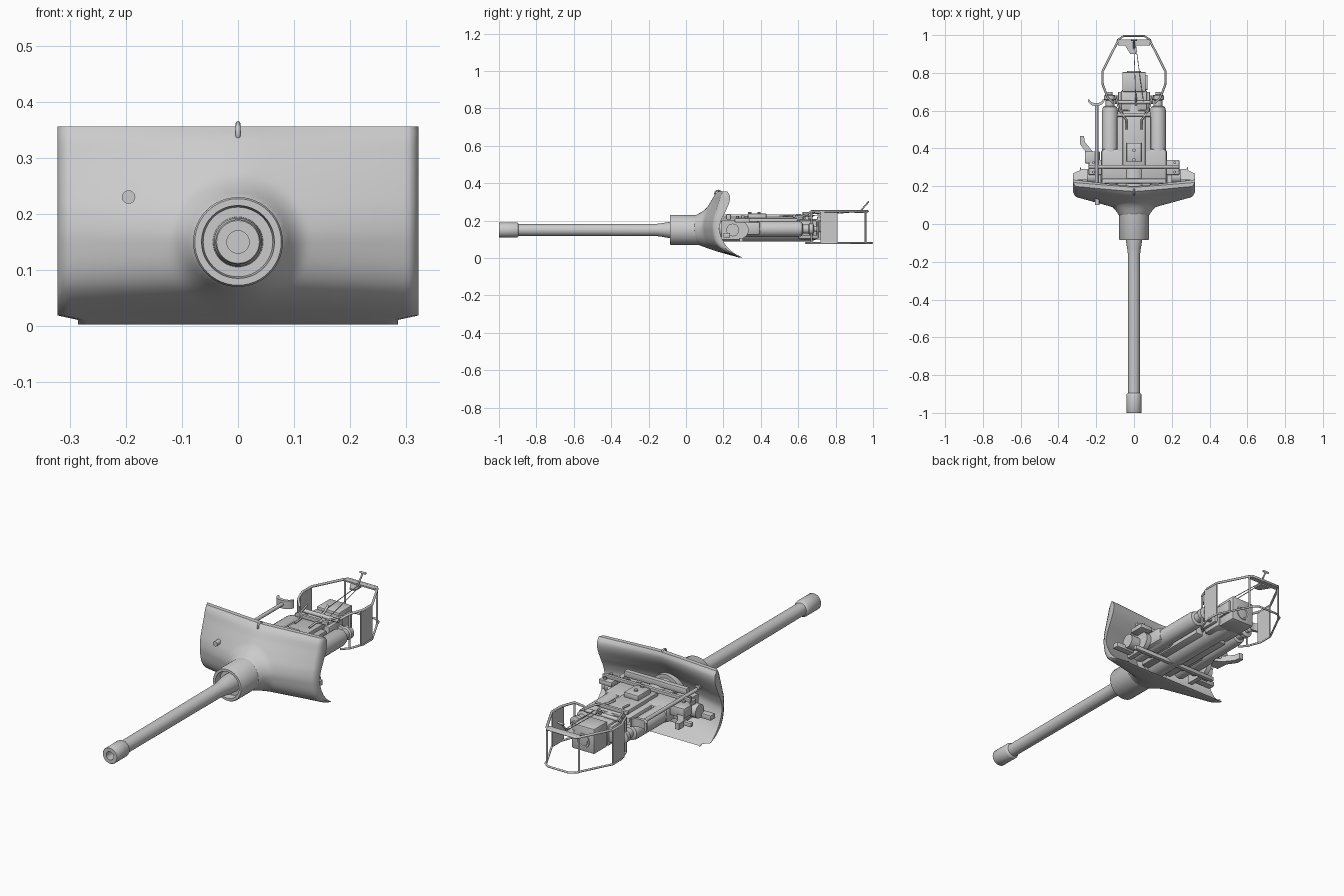
import bpy, bmesh, math
from mathutils import Vector, Matrix

if "Cube" in bpy.data.objects:
    bpy.data.objects.remove(bpy.data.objects["Cube"])

AX = 0.15                      # height of the bore axis
steel = bpy.data.materials.new("grey_steel")
steel.diffuse_color = (0.6, 0.6, 0.6, 1)
steel.use_nodes = True
steel.node_tree.nodes["Principled BSDF"].inputs["Base Color"].default_value = steel.diffuse_color


def finish(name, bm, angle=35):
    bmesh.ops.recalc_face_normals(bm, faces=bm.faces)
    me = bpy.data.meshes.new(name)
    bm.to_mesh(me)
    bm.free()
    ob = bpy.data.objects.new(name, me)
    bpy.context.collection.objects.link(ob)
    me.materials.append(steel)
    bpy.ops.object.select_all(action='DESELECT')
    ob.select_set(True)
    bpy.context.view_layer.objects.active = ob
    bpy.ops.object.shade_smooth_by_angle(angle=math.radians(angle))
    return ob


def box(name, x, y, z, bevel=0.0):
    bm = bmesh.new()
    bmesh.ops.create_cube(bm, size=1)
    for v in bm.verts:
        v.co = [a[0] + (c + 0.5) * (a[1] - a[0]) for a, c in zip((x, y, z), v.co)]
    if bevel:
        bmesh.ops.bevel(bm, geom=bm.edges[:], offset=bevel, segments=2, affect='EDGES', profile=0.5)
    return finish(name, bm, 25)


def lathe(name, profile, x=0, z=AX, seg=40):
    """Turn (radius, y) points about an axis along y."""
    bm = bmesh.new()
    vs = [bm.verts.new((x + r, y, z)) for r, y in profile]
    es = [bm.edges.new(p) for p in zip(vs, vs[1:])]
    bmesh.ops.spin(bm, geom=vs + es, cent=(x, 0, z), axis=(0, 1, 0), angle=2 * math.pi,
                   steps=seg, use_merge=False)
    bmesh.ops.remove_doubles(bm, verts=bm.verts, dist=1e-5)
    return finish(name, bm)


def rod(name, a, b, r, seg=12):
    a, b = Vector(a), Vector(b)
    bm = bmesh.new()
    m = Matrix.Translation((a + b) / 2) @ (b - a).to_track_quat('Z', 'Y').to_matrix().to_4x4()
    bmesh.ops.create_cone(bm, cap_ends=True, segments=seg, radius1=r, radius2=r,
                          depth=(b - a).length, matrix=m)
    return finish(name, bm)


def tube(name, pts, r, closed=False):
    cu = bpy.data.curves.new(name, 'CURVE')
    cu.dimensions = '3D'
    cu.bevel_depth, cu.bevel_resolution, cu.use_fill_caps = r, 2, True
    sp = cu.splines.new('POLY')
    sp.points.add(len(pts) - 1)
    for p, q in zip(sp.points, pts):
        p.co = (*q, 1)
    sp.use_cyclic_u = closed
    ob = bpy.data.objects.new(name, cu)
    me = bpy.data.meshes.new_from_object(ob)
    bpy.data.objects.remove(ob)
    bm = bmesh.new()
    bm.from_mesh(me)
    return finish(name, bm, 50)


def plate(name, outline, lo, hi, axis):
    """Extrude a 2D outline along x or z."""
    bm = bmesh.new()
    put = (lambda p, t: (t, *p)) if axis == 'x' else (lambda p, t: (*p, t))
    f = bm.faces.new([bm.verts.new(put(p, lo)) for p in outline])
    ext = bmesh.ops.extrude_face_region(bm, geom=[f])
    d = Vector(put((0, 0), hi - lo))
    for v in ext['geom']:
        if isinstance(v, bmesh.types.BMVert):
            v.co += d
    return finish(name, bm)


# ---- mantlet shield: front and back skins shaped by height curves
LEVEL = [0.003, 0.04, 0.08, 0.15, 0.20, 0.25, 0.30, 0.335, 0.356]
FRONT = [0.282, 0.205, 0.165, 0.148, 0.150, 0.163, 0.178, 0.188, 0.200]
REAR = [0.292, 0.240, 0.205, 0.178, 0.188, 0.212, 0.232, 0.234, 0.220]
BULGE = [0.0, 0.055, 0.080, 0.090, 0.085, 0.070, 0.052, 0.040, 0.030]


def curve(table, z):
    i = max(k for k in range(len(LEVEL) - 1) if LEVEL[k] <= z + 1e-9)
    h = LEVEL[i + 1] - LEVEL[i]
    t = (z - LEVEL[i]) / h

    def slope(k):
        a, b = max(k - 1, 0), min(k + 1, len(LEVEL) - 1)
        return (table[b] - table[a]) / (LEVEL[b] - LEVEL[a]) * h
    p, q, m, n = table[i], table[i + 1], slope(i), slope(i + 1)
    return (p * (1 + 2 * t) + m * t) * (1 - t) ** 2 + (q * (3 - 2 * t) - n * (1 - t)) * t * t


NX, NZ, HW = 72, 44, 0.322
bm = bmesh.new()
skins = []
for back in (0, 1):
    rows = []
    for j in range(NZ + 1):
        z = LEVEL[0] + (LEVEL[-1] - LEVEL[0]) * j / NZ
        half = HW if z > 0.012 else 0.285
        row = []
        for i in range(NX + 1):
            u = 2 * i / NX - 1
            x = half * u
            b = curve(BULGE, z) * (1 - math.sqrt(u * u + 0.01) / 1.005)
            if back:
                y = curve(REAR, z) - 0.9 * max(b, 0)
            else:
                r = math.hypot(x, z - AX)
                y = curve(FRONT, z) - b - 18 * max(0, 0.125 - max(r, 0.078)) ** 2
                y += 0.02 * max(0, (abs(u) - 0.95) / 0.05) ** 2
            row.append(bm.verts.new((x, y, z)))
        rows.append(row)
    for a, c in zip(rows, rows[1:]):
        for i in range(NX):
            bm.faces.new((a[i], a[i + 1], c[i + 1], c[i]))
    skins.append(rows)
f, k = skins
rim = [[s[0][i] for i in range(NX)] + [s[j][NX] for j in range(NZ)] +
       [s[NZ][i] for i in range(NX, 0, -1)] + [s[j][0] for j in range(NZ, 0, -1)] for s in (f, k)]
for i in range(len(rim[0])):
    bm.faces.new((rim[0][i - 1], rim[0][i], rim[1][i], rim[1][i - 1]))
finish("mantlet", bm)

# sleeve, gun tube and mantlet fittings
lathe("sleeve", [(0.0, 0.16), (0.080, 0.16), (0.080, -0.08), (0.077, -0.085), (0.065, -0.085),
                 (0.062, -0.05), (0, -0.05)], seg=48)
lathe("barrel", [(0, -0.88), (0.02, -0.88), (0.02, -1), (0.038, -1), (0.04, -0.997), (0.04, -0.905),
                 (0.038, -0.9), (0.031, -0.895), (0.033, -0.155), (0.036, -0.13), (0.043, -0.09),
                 (0.045, -0.04), (0, -0.04)])
tube("lifting_eye", [(0, 0.172 + 0.017 * math.cos(a * math.pi / 8), 0.344 + 0.017 * math.sin(a * math.pi / 8))
                     for a in range(16)], 0.0045, True)
rod("sight_port", (-0.195, 0.10, 0.23), (-0.195, 0.19, 0.23), 0.012, 20)

# ---- cradle and recoil gear
lathe("gun_tube_rear", [(0, 0.12), (0.062, 0.12), (0.062, 0.66), (0.05, 0.70), (0, 0.70)])
box("cradle", (-0.09, 0.09), (0.16, 0.57), (0.112, 0.195), 0.008)
box("saddle", (-0.175, 0.175), (0.22, 0.40), (0.12, 0.197), 0.02)
box("cradle_top", (-0.06, 0.06), (0.30, 0.60), (0.19, 0.213), 0.006)
for s, side in ((-1, "left"), (1, "right")):
    lathe(side + "_recoil_cylinder", [(0, 0.18), (0.042, 0.18), (0.042, 0.60), (0.037, 0.62), (0.024, 0.625),
                                      (0.024, 0.655), (0.032, 0.66), (0.032, 0.68), (0.014, 0.685),
                                      (0.014, 0.70), (0, 0.70)], x=s * 0.127, z=0.155, seg=28)
    box(side + "_recoil_lug", sorted((s * 0.06, s * 0.13)), (0.66, 0.68), (0.13, 0.18), 0.004)
    # trunnion bracket with a rounded rear edge
    arc = [(0.28 + 0.055 * math.cos(t), 0.15 + 0.05 * math.sin(t))
           for t in [math.pi * (n / 10 - 0.5) for n in range(11)]]
    plate(side + "_trunnion_bracket", [(0.19, 0.10)] + arc + [(0.19, 0.20)], s * 0.175, s * 0.20, 'x')
    rod(side + "_trunnion", (s * 0.16, 0.25, 0.15), (s * 0.25, 0.25, 0.15), 0.034, 24)
    box(side + "_trunnion_cap", sorted((s * 0.17, s * 0.24)), (0.26, 0.34), (0.19, 0.213), 0.004)
    for y in (0.275, 0.325):
        rod(side + "_cap_bolt", (s * 0.215, y, 0.21), (s * 0.215, y, 0.224), 0.008, 6)
    box(side + "_rear_flange", sorted((s * 0.18, s * 0.30)), (0.20, 0.235), (0.11, 0.135), 0.003)
    # breech lugs and firing linkage
    tube(side + "_linkage", [(s * 0.04, 0.50, 0.222), (s * 0.04, 0.55, 0.226), (s * 0.075, 0.60, 0.23),
                             (s * 0.10, 0.68, 0.225)], 0.005)
    box(side + "_breech_lug", sorted((s * 0.055, s * 0.085)), (0.59, 0.70), (0.12, 0.20), 0.006)
box("cross_bar", (-0.24, 0.24), (0.295, 0.312), (0.213, 0.228), 0.002)
box("front_cross_bar", (-0.17, 0.17), (0.215, 0.24), (0.205, 0.235), 0.003)
box("lower_cross_bar", (-0.24, 0.24), (0.285, 0.305), (0.088, 0.108), 0.002)
box("top_cover", (-0.04, 0.04), (0.33, 0.43), (0.21, 0.238), 0.006)
for y in (0.34, 0.39):
    rod("cover_stud", (0, y, 0.23), (0, y, 0.246), 0.009, 8)

# ---- breech
box("breech_ring", (-0.07, 0.07), (0.60, 0.71), (0.10, 0.21), 0.012)
box("breech_block", (-0.062, 0.062), (0.70, 0.805), (0.098, 0.222), 0.006)
lathe("breech_opening", [(0.020, 0.80), (0.036, 0.80), (0.036, 0.809), (0.028, 0.809), (0.020, 0.801)], seg=28)
box("breech_latch", (0.06, 0.072), (0.71, 0.79), (0.14, 0.20), 0.003)
box("firing_gear", (-0.09, 0.09), (0.57, 0.585), (0.215, 0.232), 0.003)
rod("breech_crank", (-0.10, 0.645, 0.215), (0.10, 0.645, 0.215), 0.010)
rod("firing_lever", (0.01, 0.63, 0.21), (0.01, 0.69, 0.25), 0.006)

# ---- sight with brow pad, and shoulder arm
rod("sight_tube", (-0.198, 0.20, 0.225), (-0.198, 0.63, 0.225), 0.009, 16)
pad = [(-0.20 + 0.045 * math.cos(t), 0.66 + 0.036 * math.sin(t)) for t in
       [math.pi * (1 + n / 10) for n in range(11)]]
pad += [(-0.20 + 0.035 * math.cos(t), 0.66 + 0.020 * math.sin(t)) for t in
        [math.pi * (2 - n / 10) for n in range(11)]]
plate("brow_pad", pad, 0.205, 0.245, 'z')
box("sight_mount", (-0.26, -0.18), (0.32, 0.385), (0.165, 0.215), 0.006)
plate("shoulder_arm", [(-0.19, 0.32), (-0.25, 0.32), (-0.255, 0.38), (-0.287, 0.425), (-0.287, 0.465),
                       (-0.265, 0.465), (-0.26, 0.435), (-0.22, 0.385), (-0.19, 0.37)], 0.15, 0.18, 'z')

# ---- recoil guard: upper and lower loops with side plates
half = [(-0.11, 0.64), (-0.14, 0.67), (-0.166, 0.74), (-0.166, 0.81), (-0.092, 0.955), (-0.078, 0.972)]
up = [(x, y, 0.228 if y < 0.65 else 0.25) for x, y in half]
tube("upper_guard_loop", up + [(-x, y, z) for x, y, z in reversed(up)], 0.006)
low = [(x, y, 0.08) for x, y in half[:5]] + [(-0.085, 0.975, 0.08), (-0.055, 0.995, 0.08)]
tube("lower_guard_loop", low + [(-x, y, z) for x, y, z in reversed(low)], 0.005)
box("guard_rear_plate", (-0.085, 0.085), (0.945, 0.968), (0.247, 0.254))
for s, side in ((-1, "left"), (1, "right")):
    box(side + "_guard_plate", sorted((s * 0.162, s * 0.168)), (0.72, 0.81), (0.08, 0.25))
    rod(side + "_guard_post", (s * 0.088, 0.96, 0.08), (s * 0.088, 0.96, 0.25), 0.005)
    rod(side + "_guard_stay", (s * 0.14, 0.67, 0.08), (s * 0.14, 0.67, 0.25), 0.005)

# firing handle and pull wire
rod("handle_stem", (0, 0.93, 0.248), (0, 0.975, 0.30), 0.004)
rod("handle_grip", (-0.016, 0.975, 0.30), (0.016, 0.975, 0.30), 0.005)
rod("pull_wire", (0, 0.93, 0.25), (0.01, 0.64, 0.235), 0.002, 6)
rod("pull_wire_side", (0.01, 0.94, 0.25), (0.05, 0.65, 0.225), 0.002, 6)
plate("handle_bracket", [(-0.05, 0.95), (-0.02, 0.90), (0.01, 0.90), (0.01, 0.95)], 0.24, 0.247, 'z')
